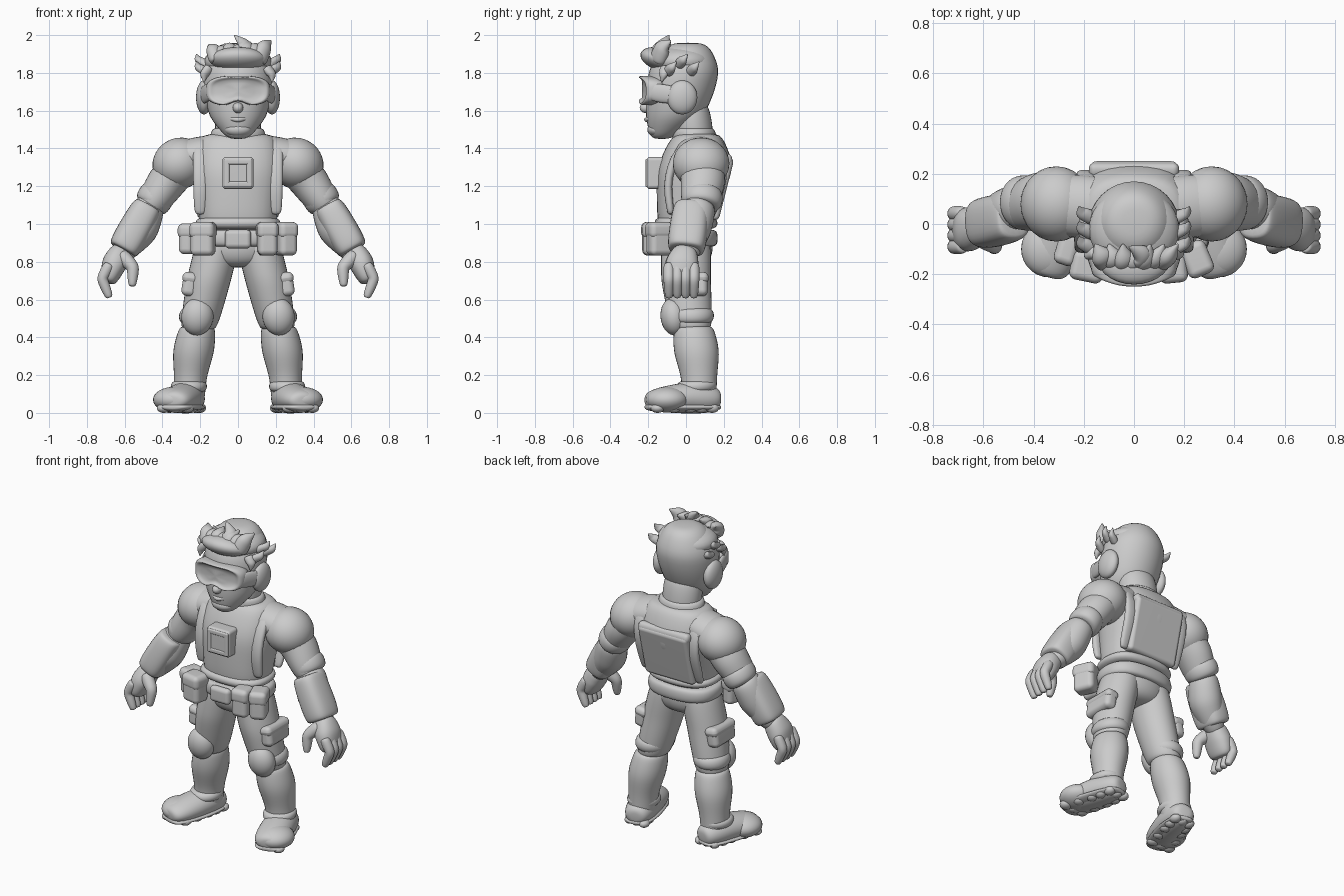
import bpy, bmesh
from math import cos, sin, pi, copysign, exp
from mathutils import Vector, Matrix, Euler

cube = bpy.data.objects.get("Cube")
if cube:
    bpy.data.objects.remove(cube)

X, Y = Vector((1, 0, 0)), Vector((0, 1, 0))
Z = X.cross(Y)

grey = bpy.data.materials.new("plain grey")
grey.use_nodes = True
grey.diffuse_color = (.6, .6, .6, 1)
grey.node_tree.nodes["Principled BSDF"].inputs["Base Color"].default_value = grey.diffuse_color


def finish(name, bm, mirror=False, subdivide=False, weighted=False):
    """Turn a bmesh in world space into a finished smooth object."""
    bmesh.ops.recalc_face_normals(bm, faces=bm.faces)
    mesh = bpy.data.meshes.new(name)
    bm.to_mesh(mesh)
    bm.free()
    mesh.materials.append(grey)
    mesh.shade_smooth()
    obj = bpy.data.objects.new(name, mesh)
    bpy.context.scene.collection.objects.link(obj)
    if mirror:
        obj.modifiers.new("mirror", "MIRROR")
    if subdivide:
        modifier = obj.modifiers.new("subdivide", "SUBSURF")
        modifier.levels = modifier.render_levels = 1
    if weighted:
        obj.modifiers.new("normals", "WEIGHTED_NORMAL")
    return obj


def power(value, exponent):
    return copysign(abs(value) ** (2 / exponent), value)


def sample(values, t):
    """Read a list of evenly spaced key values at t; a plain number is constant."""
    if not isinstance(values, list):
        return values
    t = min(max(t, 0), 1) * (len(values) - 1)
    k = min(int(t), len(values) - 2)
    return values[k] * (1 - t + k) + values[k + 1] * (t - k)


def skin(name, rings, mirror=False):
    """Bridge consecutive rings and close both ends."""
    bm = bmesh.new()
    loops = [[bm.verts.new(point) for point in points] for points in rings]
    for a, b in zip(loops, loops[1:]):
        for i in range(len(a)):
            bm.faces.new((a[i - 1], a[i], b[i], b[i - 1]))
    bm.faces.new(loops[0])
    bm.faces.new(loops[-1])
    return finish(name, bm, mirror, subdivide=True)


def sweep(name, path, width, flat=1, taper=.25, boxy=2, side=Y, level=False, mirror=True):
    """Round-ended solid along a path; taper 1 makes an ellipsoid, near 0 a cylinder."""
    path = [Vector(point) for point in path]
    rings, steps, sides = [], 12, 16
    for i in range(steps + 1):
        turn = pi * i / steps
        t = (1 - cos(turn)) / 2
        along = sample(path, t + .01) - sample(path, t - .01)
        u = X if level else (side - along * side.dot(along) / along.length_squared).normalized()
        v = Y if level else along.normalized().cross(u)
        radius = sample(width, t) * max(sin(turn), .05) ** taper
        depth = radius * sample(flat, t)
        angles = [2 * pi * k / sides for k in range(sides)]
        rings.append([sample(path, t) + u * radius * power(cos(a), boxy)
                      + v * depth * power(sin(a), boxy) for a in angles])
    return skin(name, rings, mirror)


def place(loc, size, rot):
    return Matrix.LocRotScale(Vector(loc), Euler(rot), Vector(size))


def ball(name, loc, radii, rot=(0, 0, 0), mirror=False):
    bm = bmesh.new()
    bmesh.ops.create_uvsphere(bm, u_segments=28, v_segments=16, radius=1,
                              matrix=place(loc, radii, rot))
    return finish(name, bm, mirror)


def box(name, loc, size, rot=(0, 0, 0), bevel=.025, mirror=False):
    bm = bmesh.new()
    bmesh.ops.create_cube(bm, size=1, matrix=place(loc, size, rot))
    bmesh.ops.bevel(bm, geom=bm.edges[:], offset=bevel, segments=4, profile=.5, affect="EDGES")
    return finish(name, bm, mirror, weighted=True)


def pouch(name, loc, size, rot, mirror=False):
    """Soft pocket with a slightly overhanging flap."""
    width, depth, height = size
    box(name, loc, size, rot, bevel=.03, mirror=mirror)
    lift = Euler(rot).to_matrix() @ (Z * height * .27)
    box(name + "_flap", Vector(loc) + lift, (width + .01, depth + .01, height / 2),
        rot, bevel=.03, mirror=mirror)


# Torso, neck, hips and belt
sweep("vest", [(0, 0, .95), (0, .01, 1.1), (0, .05, 1.3), (0, .06, 1.48)],
      width=[.23, .22, .25, .24], flat=[.72, .77, .84, .65], taper=.2, boxy=2.5,
      level=True, mirror=False)
sweep("vest_hem", [(0, 0, .97), (0, 0, 1.04)], width=.23, flat=.74, boxy=2.6,
      level=True, mirror=False)
sweep("shoulder_slope", [(.08, .06, 1.39), (.34, .08, 1.34)], width=.13, flat=.75)
sweep("collar", [(0, .05, 1.4), (0, .04, 1.51)], width=.15, flat=.8, taper=.15,
      level=True, mirror=False)
sweep("neck", [(0, .05, 1.4), (0, .02, 1.65)], width=.125, flat=.85, level=True, mirror=False)
sweep("hips", [(0, 0, .77), (0, 0, 1)], width=.215, flat=.68, taper=.5,
      level=True, mirror=False)
sweep("belt", [(0, 0, .88), (0, 0, .97)], width=.235, flat=.73, taper=.1, boxy=2.5,
      level=True, mirror=False)
box("belt_buckle", (0, -.175, .92), (.14, .05, .1))

# Vest fittings
sweep("vest_strap", [(.2, -.08, 1.05), (.2, -.105, 1.25), (.2, -.02, 1.43),
                     (.2, .1, 1.455), (.19, .23, 1.33), (.19, .13, 1.03)],
      width=.04, flat=.6, taper=.2, boxy=2.5, side=X)
chest = Vector((0, -.16, 1.27))
box("chest_unit", chest, (.165, .1, .17), bevel=.02)
for side in (-1, 1):
    front = chest - Y * .045
    box("chest_unit_rim_upright", front + X * side * .06, (.03, .02, .15), bevel=.009)
    box("chest_unit_rim_rail", front + Z * side * .06, (.15, .02, .03), bevel=.009)
box("back_plate", (0, .175, 1.19), (.35, .08, .34), rot=(-.25, 0, 0))
box("back_yoke", (0, .215, 1.34), (.36, .06, .06), rot=(.2, 0, 0))

# Belt and thigh pouches
pouch("left_front_pouch", (.155, -.175, .92), (.105, .11, .175), rot=(0, 0, .1))
pouch("left_side_pouch", (.25, -.14, .92), (.1, .13, .175), rot=(0, 0, .4))
pouch("right_front_pouch", (-.185, -.17, .92), (.125, .11, .175), rot=(0, 0, -.2))
pouch("right_side_pouch", (-.265, -.1, .92), (.08, .12, .16), rot=(0, 0, -.3))
pouch("thigh_pouch", (.255, .01, .68), (.08, .21, .125), rot=(0, -.15, 0), mirror=True)

# Legs
sweep("trouser_leg", [(.1, 0, .93), (.155, 0, .7), (.21, .03, .44)],
      width=[.125, .12, .105], flat=1.12, taper=.1, level=True)
sweep("knee_band", [(.2, .03, .56), (.21, .03, .47)], width=.11, flat=1.1, taper=.3, level=True)
sweep("boot_shaft", [(.215, .04, .46), (.235, .055, .33), (.253, .07, .18), (.26, .07, .05)],
      width=[.105, .114, .087, .09], flat=1.1, taper=.1, level=True)
sweep("ankle_cuff", [(.26, .05, .11), (.26, .06, .17)], width=.098, flat=1.12, level=True)
ball("knee_pad", (.215, -.065, .51), (.085, .07, .1), rot=(.1, -.1, 0), mirror=True)

# Feet: upper, flat sole and rows of lugs follow one path
foot = [Vector((.24, .18, .07)), Vector((.28, .02, .08)), Vector((.35, -.21, .065))]
foot_width = [.09, .1, .115]
sweep("boot_foot", foot, width=foot_width, flat=[.9, .85, .6], taper=.4, side=X)
ball("boot_toe", (.337, -.1, .07), (.113, .113, .068), mirror=True)
sweep("boot_sole", [Vector((p.x, p.y, .03)) for p in foot], width=foot_width, flat=.25,
      taper=.4, side=X)
for row in range(5):
    t = (row + .7) / 5.4
    spot, reach = sample(foot, t), sample(foot_width, t) * .55
    for column in (-1, 0, 1):
        ball("sole_lug", (spot.x + column * reach, spot.y, .025), (reach * .6, .036, .025),
             mirror=True)

# Arms
ball("shoulder_cap", (.31, .08, 1.32), (.145, .15, .135), rot=(0, .5, 0), mirror=True)
sweep("upper_arm", [(.27, .08, 1.35), (.38, .09, 1.22), (.48, .06, 1.07)],
      width=[.13, .12, .1], flat=.88)
sweep("sleeve_roll", [(.41, .09, 1.18), (.47, .08, 1.09)], width=.112, flat=.88)
sweep("forearm", [(.46, .08, 1.12), (.52, .03, .97), (.63, 0, .82)],
      width=[.1, .105, .065], flat=.95)
sweep("forearm_guard", [(.475, .03, 1.1), (.61, 0, .86)], width=[.1, .107], flat=.85,
      taper=.12, boxy=2.8)

# Hands
sweep("palm", [(.61, 0, .87), (.655, -.02, .79), (.69, -.03, .69)],
      width=[.07, .09, .09], flat=[.9, .75, .55], boxy=2.3)
for finger in range(4):
    y = finger * .044 - .09
    sweep("finger", [(.68, y, .79), (.72, y, .71), (.68, y, .61)], width=[.034, .025])
sweep("thumb", [(.62, -.05, .84), (.555, -.085, .77), (.56, -.1, .67)], width=[.045, .024])

# Head
sweep("head", [(0, -.13, 1.45), (0, -.06, 1.57), (0, -.03, 1.7), (0, -.01, 1.82), (0, .01, 1.96)],
      width=[.09, .165, .185, .2, .16], taper=.38, level=True, mirror=False)
ball("nose", (0, -.21, 1.615), (.028, .035, .028))
ball("chin", (0, -.16, 1.5), (.07, .045, .038))
sweep("upper_lip", [(-.09, -.16, 1.57), (0, -.215, 1.55), (.09, -.16, 1.57)],
      width=.012, side=Z, mirror=False)
ball("ear_muff", (.18, -.02, 1.67), (.042, .08, .09), mirror=True)
sweep("goggle_arm", [(.15, -.19, 1.7), (.19, -.05, 1.68)], width=.05, flat=.4, side=Z)


# Goggles wrap around the face, with a notch over the nose
def goggle_ring(scale, depth, count=40):
    points = []
    for i in range(count):
        angle = 2 * pi * i / count
        x, z = .172 * scale * power(cos(angle), 3), .08 * scale * power(sin(angle), 3)
        if z < 0:
            z += .035 * scale * exp(-(x / .035) ** 2)
        points.append(Vector((x, depth - .25 + 1.7 * x * x, 1.705 + z)))
    return points


skin("goggles", [goggle_ring(scale, depth) for scale, depth in
                 ((.95, .12), (1, .05), (1, 0), (.86, -.005), (.78, .02), (.2, .016))])


# Hair: a swept-up quiff with pointed locks at the sides
def lock(base, tip, radius, bend):
    base, tip = Vector(base), Vector(tip)
    sweep("hair_lock", [base, (base + tip) / 2 + bend, tip],
          width=[radius, radius * .75, radius * .1], flat=.8, side=X + Y, mirror=False)


ball("hair_fringe", (0, -.13, 1.87), (.15, .115, .06), rot=(-.3, 0, 0))
ball("hair_top", (0, -.02, 1.86), (.18, .165, .085))
for step in range(-3, 4):
    rise = step % 2 * .02 + step * .004
    lock((step * .035, abs(step) * .01 - .18, 1.86), (step * .055 + .01, -.08, 1.94 + rise),
         radius=.06, bend=Z * .02 - Y * .01)
lock((.03, -.15, 1.9), (-.02, -.09, 2), radius=.055, bend=X * .03)
for side in (-1, 1):
    for step in range(3):
        y, z = step * .06 - .1, 1.8 + step % 2 * .04
        lock((side * .16, y, z), (side * .22, y + .05, z + .06), radius=.034, bend=X * side * .02)
    lock((side * .15, -.11, 1.83), (side * .18, -.13, 1.75), radius=.035, bend=X * side * .015)
